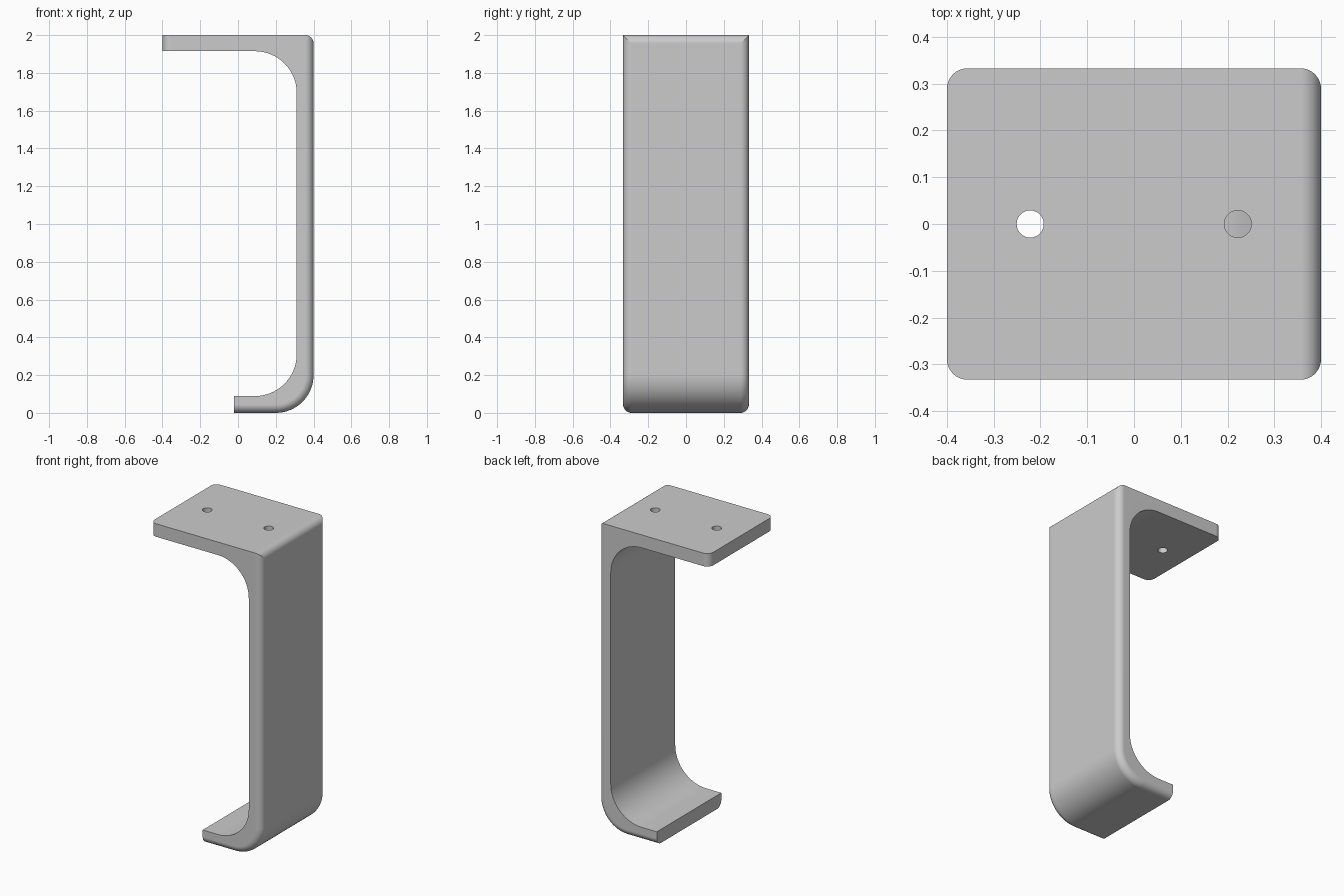
import bpy
import bmesh
from math import sin, cos, acos, pi

if "Cube" in bpy.data.objects:
    bpy.data.objects.remove(bpy.data.objects["Cube"], do_unlink=True)

HALF_X, HALF_Y, HEIGHT = 0.4, 0.333, 2.0
WALL, PLATE = 0.089, 0.085
EDGE = 0.044                # small rounding on the outer edges
INNER, OUTER = 0.222, 0.2   # large bend radii
LIP_END = -0.022
STEPS = 16

grey = bpy.data.materials.new("light grey")
grey.use_nodes = True
colour = (0.6, 0.6, 0.6, 1)
grey.diffuse_color = colour
grey.node_tree.nodes["Principled BSDF"].inputs["Base Color"].default_value = colour


def arc(cx, cz, r, start, end):
    return [(cx + r * cos(a), cz + r * sin(a))
            for a in (start + (end - start) * i / STEPS for i in range(STEPS + 1))]


def section(d):
    """Bracket profile in x and z, its outer side pulled in by d."""
    inside = HALF_X - WALL
    pts = [(-HALF_X + d, HEIGHT)]
    pts += arc(HALF_X - EDGE, HEIGHT - EDGE, EDGE, pi / 2, acos((EDGE - d) / EDGE))
    pts += arc(HALF_X - OUTER, OUTER, OUTER - d, 0, -pi / 2)
    pts += [(LIP_END, d), (LIP_END, WALL)]
    pts += arc(inside - INNER, WALL + INNER, INNER, -pi / 2, 0)
    pts += arc(inside - INNER, HEIGHT - PLATE - INNER, INNER, 0, pi / 2)
    pts += [(-HALF_X + d, HEIGHT - PLATE)]
    return pts


# Bracket body: sections lofted across the width, shrinking at both rounded sides
angles = [pi / 2 * i / 10 for i in range(11)]
side = [(HALF_Y - EDGE + EDGE * sin(a), EDGE * (1 - cos(a))) for a in angles]
slices = [(-y, d) for y, d in reversed(side)] + side

bm = bmesh.new()
loops = [[bm.verts.new((x, y, z)) for x, z in section(d)] for y, d in slices]
for one, two in zip(loops, loops[1:]):
    for i in range(len(one)):
        j = (i + 1) % len(one)
        bm.faces.new((one[i], one[j], two[j], two[i]))
bm.faces.new(loops[0])
bm.faces.new(loops[-1])
bmesh.ops.remove_doubles(bm, verts=bm.verts, dist=0.00001)
bmesh.ops.recalc_face_normals(bm, faces=bm.faces)
mesh = bpy.data.meshes.new("bracket")
bm.to_mesh(mesh)
bm.free()
bracket = bpy.data.objects.new("bracket", mesh)
bpy.context.collection.objects.link(bracket)
mesh.materials.append(grey)

# Two screw holes through the top plate
for x in (-0.222, 0.222):
    bpy.ops.mesh.primitive_cylinder_add(vertices=32, radius=0.029, depth=0.5,
                                        location=(x, 0, HEIGHT))
    cutter = bpy.context.object
    cutter.name = "screw_hole_cutter"
    cutter.hide_render = True
    cutter.data.materials.append(grey)
    hole = bracket.modifiers.new("screw_hole", 'BOOLEAN')
    hole.operation = 'DIFFERENCE'
    hole.solver = 'EXACT'
    hole.object = cutter
    bpy.context.view_layer.objects.active = bracket
    bpy.ops.object.modifier_apply(modifier=hole.name)
    bpy.data.objects.remove(cutter, do_unlink=True)

# Smooth bends, crisp edges and flat plates
bpy.ops.object.select_all(action='DESELECT')
bracket.select_set(True)
bpy.context.view_layer.objects.active = bracket
bpy.ops.object.shade_smooth_by_angle(angle=pi / 6)
weighted = bracket.modifiers.new("flat_plates", 'WEIGHTED_NORMAL')
weighted.keep_sharp = True
